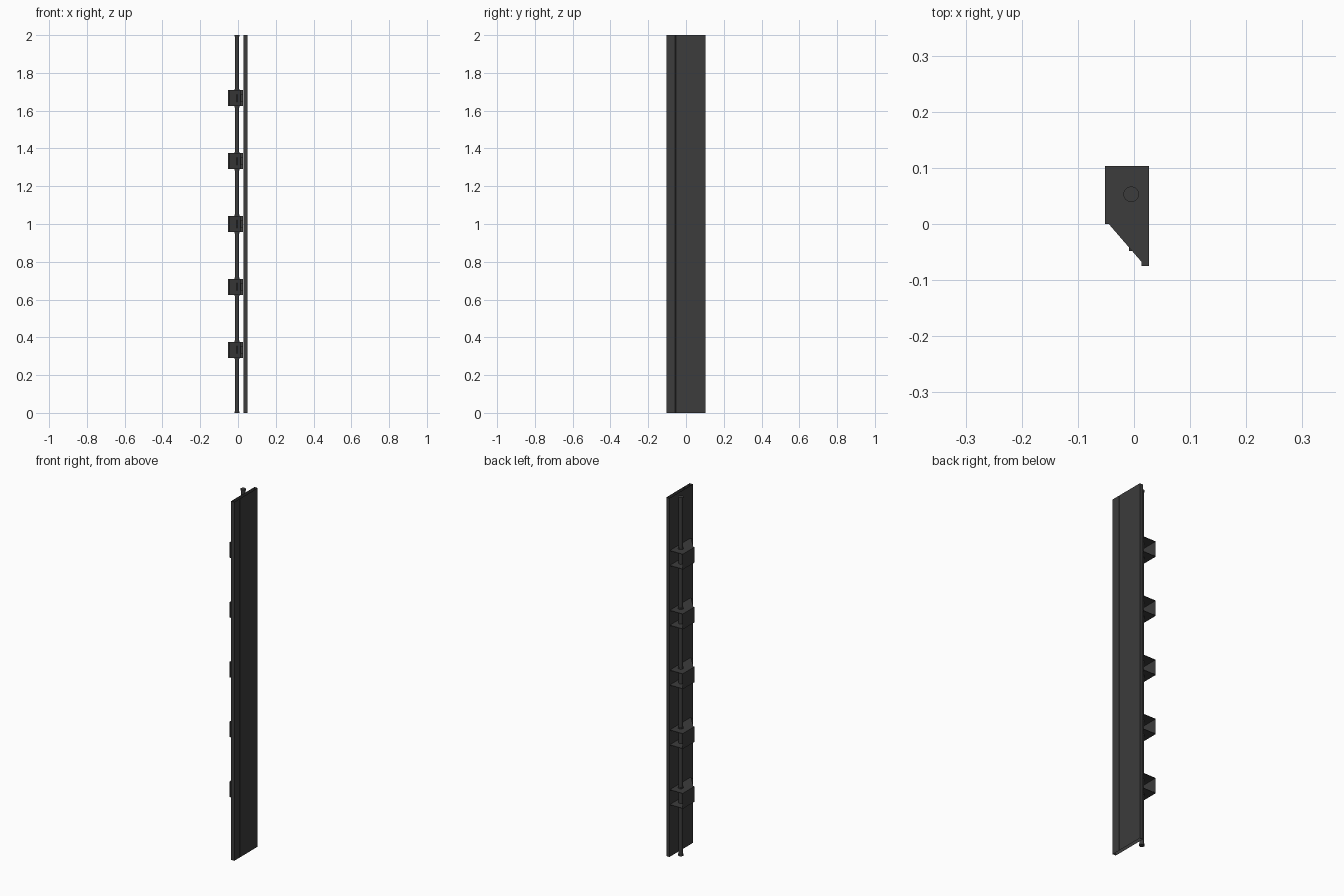
import bpy, bmesh, math

if "Cube" in bpy.data.objects:
    bpy.data.objects.remove(bpy.data.objects["Cube"])

DARK = bpy.data.materials.new("dark_metal")
DARK.diffuse_color = (0.045, 0.045, 0.045, 1)
DARK.use_nodes = True
DARK.node_tree.nodes["Principled BSDF"].inputs["Base Color"].default_value = DARK.diffuse_color


def finish(name, bm):
    bmesh.ops.recalc_face_normals(bm, faces=bm.faces)
    me = bpy.data.meshes.new(name)
    bm.to_mesh(me)
    bm.free()
    ob = bpy.data.objects.new(name, me)
    bpy.context.collection.objects.link(ob)
    me.materials.append(DARK)
    return ob


def prism(bm, pts, z0, z1, caps=True):
    """Extrude an xy outline between two heights."""
    lo = [bm.verts.new((x, y, z0)) for x, y in pts]
    hi = [bm.verts.new((x, y, z1)) for x, y in pts]
    n = len(pts)
    for i in range(n):
        j = (i + 1) % n
        bm.faces.new((lo[i], lo[j], hi[j], hi[i]))
    if caps:
        bm.faces.new(lo[::-1])
        bm.faces.new(hi)


def circle(r, n=24):
    return [(-0.005 + r * math.cos(2 * math.pi * i / n),
             0.053 + r * math.sin(2 * math.pi * i / n)) for i in range(n)]


def smooth(ob):
    bpy.context.view_layer.objects.active = ob
    ob.select_set(True)
    bpy.ops.object.shade_smooth_by_angle()
    ob.select_set(False)


# Hollow, open-ended panel with a shallow crease along its length
bm = bmesh.new()
prism(bm, [(0.030, -0.103), (0.049, -0.103), (0.049, -0.057), (0.047, -0.055),
           (0.049, -0.053), (0.049, 0.103), (0.030, 0.103)], 0, 2, caps=False)
finish("panel", bm)

# Full-height rod with end collars
bm = bmesh.new()
prism(bm, circle(0.0105), 0, 2)
for z in (0, 1.993):
    prism(bm, circle(0.0138), z, z + 0.007)
smooth(finish("rod", bm))

# Five channel brackets, open at the back, holding the rod
H, T = 0.043, 0.003
for k in range(1, 6):
    z = k / 3
    bm = bmesh.new()
    for a in (z - H, z + H - T):
        prism(bm, [(-0.052, 0), (0.027, 0), (0.027, 0.103), (-0.052, 0.103)], a, a + T)
        prism(bm, [(-0.045, 0), (0.013, -0.067), (0.013, -0.075),
                   (0.027, -0.075), (0.027, 0)], a, a + T)
    # side wall and slanted front wall
    prism(bm, [(-0.052, 0), (-0.049, 0), (-0.049, 0.103), (-0.052, 0.103)], z - H + T, z + H - T)
    prism(bm, [(-0.045, 0), (0.013, -0.067), (0.027, -0.067), (0.027, -0.064),
               (0.0145, -0.064), (-0.041, 0), (-0.049, 0.003), (-0.049, 0)], z - H + T, z + H - T)
    finish(f"bracket_{k}", bm)

    # small mounting tab on the front wall
    bm = bmesh.new()
    prism(bm, [(-0.009, -0.040), (-0.009, -0.048), (-0.003, -0.048), (0.013, -0.067),
               (0.013, -0.075), (0.027, -0.075), (0.027, -0.064)], z - 0.02, z + 0.02)
    finish(f"bracket_tab_{k}", bm)

    # collars above and below the bracket
    bm = bmesh.new()
    for a in (z - H - 0.006, z + H):
        prism(bm, circle(0.0138), a, a + 0.006)
    smooth(finish(f"collar_{k}", bm))
